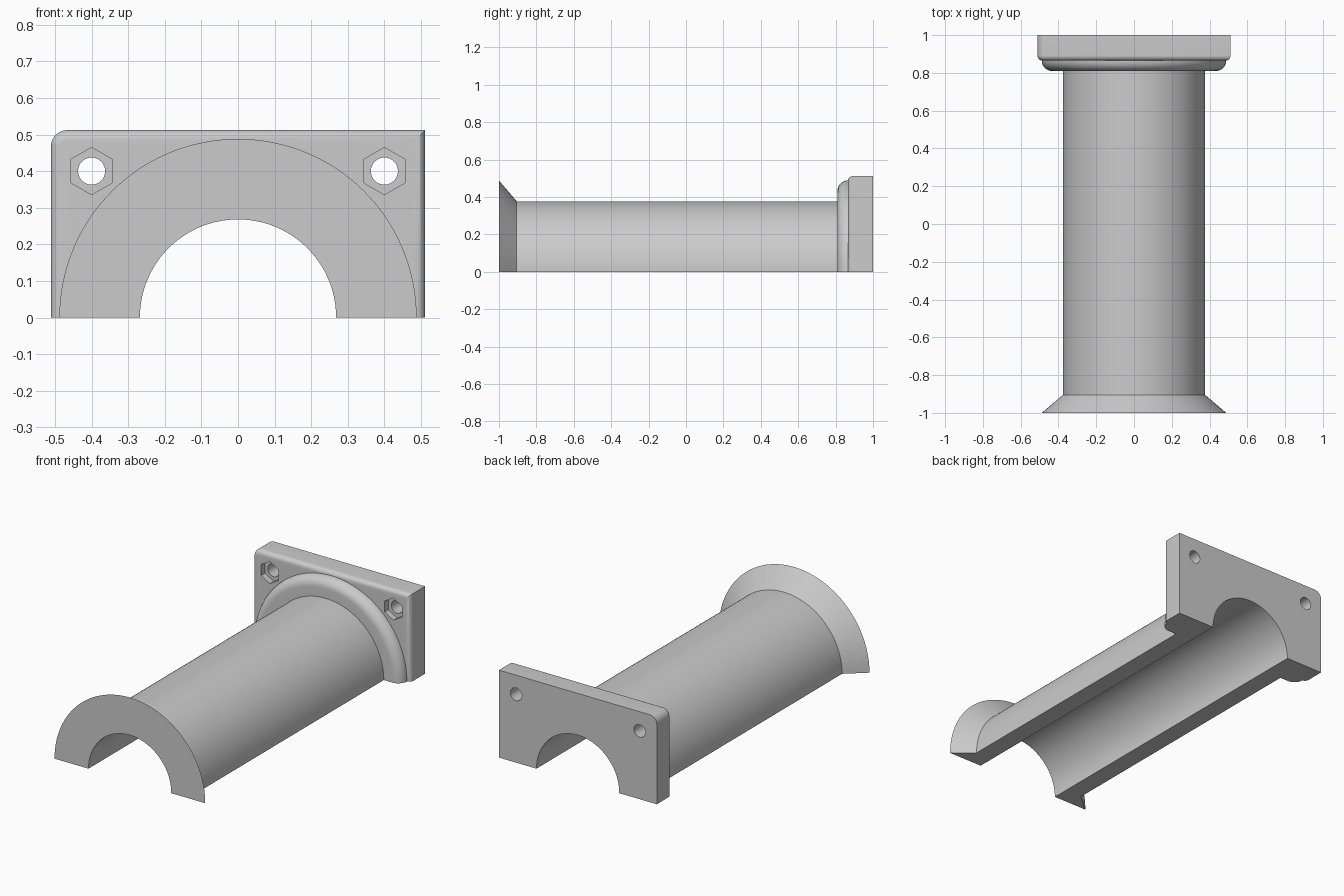
import bpy, bmesh
from math import pi, sin, cos, radians
from mathutils import Matrix, Vector

cube = bpy.data.objects.get("Cube")
if cube:
    bpy.data.objects.remove(cube, do_unlink=True)

grey = bpy.data.materials.new("plain grey")
grey.use_nodes = True
colour = (0.6, 0.6, 0.6, 1)
grey.diffuse_color = colour
grey.node_tree.nodes["Principled BSDF"].inputs["Base Color"].default_value = colour

BORE, TUBE, RIM = 0.268, 0.377, 0.488
PLATE_Y, HALF_W, TOP = 0.865, 0.511, 0.512
FILLET, CORNER = 0.027, 0.045


def make_object(name, bm):
    bmesh.ops.recalc_face_normals(bm, faces=bm.faces)
    mesh = bpy.data.meshes.new(name)
    bm.to_mesh(mesh)
    bm.free()
    obj = bpy.data.objects.new(name, mesh)
    bpy.context.collection.objects.link(obj)
    mesh.materials.append(grey)
    return obj


def smooth(obj):
    bpy.ops.object.select_all(action="DESELECT")
    obj.select_set(True)
    bpy.context.view_layer.objects.active = obj
    bpy.ops.object.shade_smooth_by_angle(angle=radians(30))


def loft(name, rings):
    """Skin a run of matching closed rings and cap both ends."""
    bm = bmesh.new()
    loops = [[bm.verts.new(p) for p in ring] for ring in rings]
    n = len(loops[0])
    for a, b in zip(loops, loops[1:]):
        for i in range(n):
            j = (i + 1) % n
            bm.faces.new((a[i], a[j], b[j], b[i]))
    bm.faces.new(loops[0])
    bm.faces.new(loops[-1])
    return make_object(name, bm)


def half_lathe(name, profile, steps=72):
    """Turn a (radius, y) profile through the upper half circle."""
    angles = [pi * i / steps for i in range(steps + 1)]
    return loft(name, [[(r * cos(a), y, r * sin(a)) for r, y in profile] for a in angles])


# Half tube with flared mouth
smooth(half_lathe("half_tube", [(BORE, -1), (RIM, -1), (TUBE, -0.905),
                                (TUBE, PLATE_Y), (BORE, PLATE_Y)]))

# Rounded collar against the plate
R = 0.055
roll = [(RIM - R + R * sin(a), PLATE_Y - R * cos(a))
        for a in (pi / 2 * i / 10 for i in range(11))]
smooth(half_lathe("collar", [(TUBE, PLATE_Y - R)] + roll + [(TUBE, PLATE_Y)]))


# Mounting plate: arch below, one rounded and one square top corner
def plate_ring(y, inset):
    w, t, r = HALF_W - inset, TOP - inset, CORNER - inset
    arch = [(BORE * cos(a), y, BORE * sin(a)) for a in (pi * i / 72 for i in range(73))]
    corner = [(-w + r - r * cos(a), y, t - r + r * sin(a))
              for a in (pi / 2 * i / 10 for i in range(11))]
    return arch + [(-w, y, 0)] + corner + [(w, y, t), (w, y, 0)]


edge = [pi / 2 * i / 8 for i in range(9)]
plate = loft("mounting_plate",
             [plate_ring(PLATE_Y + FILLET * (1 - cos(a)), FILLET * (1 - sin(a))) for a in edge]
             + [plate_ring(1, 0)])


# Bolt holes with hexagonal nut pockets
def cutter(name, x, sides, radius, y0, y1):
    bm = bmesh.new()
    turn = Matrix.Rotation(pi / 2, 4, "X")
    bmesh.ops.create_cone(bm, cap_ends=True, segments=sides, radius1=radius, radius2=radius,
                          depth=y1 - y0,
                          matrix=Matrix.Translation(Vector((x, (y0 + y1) / 2, 0.4))) @ turn)
    obj = make_object(name, bm)
    obj.hide_render = True
    return obj


cutters = []
for side, x in (("left", 0.4), ("right", -0.4)):
    cutters.append(cutter(side + "_bolt_cutter", x, 32, 0.037, 0.8, 1.1))
    cutters.append(cutter(side + "_nut_cutter", x, 6, 0.0645, 0.8, PLATE_Y + 0.035))

bpy.context.view_layer.objects.active = plate
for c in cutters:
    mod = plate.modifiers.new(c.name, "BOOLEAN")
    mod.operation, mod.solver, mod.object = "DIFFERENCE", "EXACT", c
    bpy.ops.object.modifier_apply(modifier=mod.name)
for c in cutters:
    bpy.data.objects.remove(c, do_unlink=True)
smooth(plate)
